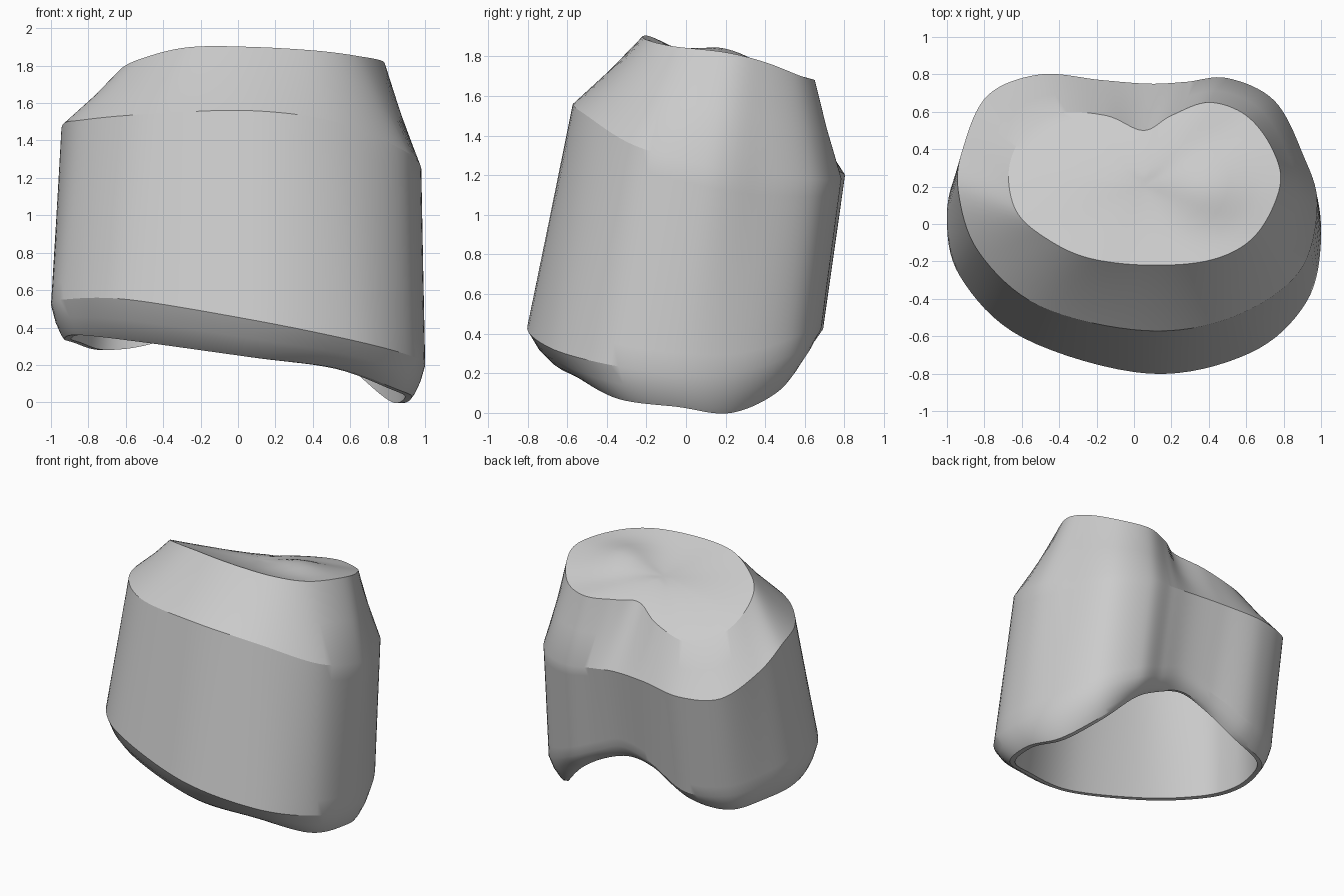
import bpy
import bmesh
from math import exp
from mathutils import Vector

cube = bpy.data.objects.get("Cube")
if cube:
    bpy.data.objects.remove(cube, do_unlink=True)

STEPS = 8

# Key outlines, counter-clockwise from the +x side, back notch at the sixth point
top_edge = [
    (.78, .2, 1.82), (.74, .4, 1.77), (.6, .58, 1.7), (.4, .65, 1.68),
    (.2, .58, 1.68), (.05, .5, 1.67), (-.15, .58, 1.59), (-.42, .59, 1.52),
    (-.6, .46, 1.57), (-.67, .28, 1.67), (-.63, .07, 1.78), (-.48, -.07, 1.85),
    (-.25, -.18, 1.9), (.08, -.22, 1.9), (.42, -.19, 1.88), (.65, -.06, 1.85)]
shoulder = [
    (.98, .1, 1.25), (.9, .38, 1.2), (.75, .66, 1.18), (.5, .78, 1.18),
    (.28, .76, 1.2), (.08, .75, 1.22), (-.18, .77, 1.22), (-.5, .8, 1.2),
    (-.78, .69, 1.22), (-.91, .42, 1.35), (-.94, .18, 1.48), (-.83, -.15, 1.51),
    (-.5, -.44, 1.54), (.06, -.57, 1.56), (.52, -.5, 1.5), (.88, -.26, 1.35)]
lower_belt = [
    (1, -.08, .2), (.95, .25, .2), (.78, .55, .3), (.52, .68, .42),
    (.3, .66, .52), (.1, .65, .6), (-.15, .66, .55), (-.48, .69, .42),
    (-.77, .57, .42), (-.93, .32, .47), (-1, .05, .52), (-.93, -.28, .55),
    (-.59, -.61, .55), (.08, -.8, .44), (.62, -.69, .33), (.92, -.42, .25)]
bottom_rim = [
    (.93, -.04, .03), (.86, .23, 0), (.7, .48, .12), (.5, .59, .31),
    (.3, .59, .43), (.06, .59, .51), (-.18, .58, .46), (-.46, .59, .32),
    (-.73, .51, .28), (-.88, .29, .32), (-.93, .02, .34), (-.85, -.25, .36),
    (-.5, -.49, .32), (.08, -.64, .24), (.54, -.55, .18), (.85, -.34, .07)]


def smooth_loop(points):
    """Closed Catmull-Rom curve through the points."""
    pts = [Vector(p) for p in points]
    count = len(pts)
    loop = []
    for i in range(count):
        a, b, c, d = (pts[(i + k) % count] for k in (-1, 0, 1, 2))
        for s in range(STEPS):
            t = s / STEPS
            loop.append(b + (c - a) * t / 2
                        + (a * 2 - b * 5 + c * 4 - d) * t * t / 2
                        + (b * 3 - a - c * 3 + d) * t ** 3 / 2)
    return loop


def blend(first, second, flat, rise):
    """Loop between two loops, with separate plan and height factors."""
    return [Vector((a.x + (b.x - a.x) * flat, a.y + (b.y - a.y) * flat,
                    a.z + (b.z - a.z) * rise)) for a, b in zip(first, second)]


def shrink(loop, factor, lift=0):
    """Loop scaled in plan towards its middle and moved vertically."""
    mid = sum(loop, Vector()) / len(loop)
    return [Vector((mid.x + (p.x - mid.x) * factor,
                    mid.y + (p.y - mid.y) * factor, p.z + lift)) for p in loop]


def dished(point, f):
    """Point of the top surface, with a low mound on the +x half."""
    p = dish + (point - dish) * f
    p.z = dish.z + (point.z - dish.z) * f ** 1.5
    away = (p.x - .38) ** 2 + (p.y - .17) ** 2
    p.z += .06 * exp(-away * 25)
    return p


def skin(name, loops, start, end, material):
    """Join successive loops with quads and close both ends to a point."""
    bm = bmesh.new()
    rings = [[bm.verts.new(p) for p in loop] for loop in loops]
    count = len(rings[0])
    for low, high in zip(rings, rings[1:]):
        for i in range(count):
            j = (i + 1) % count
            bm.faces.new((low[i], low[j], high[j], high[i]))
    for ring, tip in ((rings[0], start), (rings[-1], end)):
        centre = bm.verts.new(tip)
        for i in range(count):
            bm.faces.new((ring[i], ring[(i + 1) % count], centre))
    bmesh.ops.recalc_face_normals(bm, faces=bm.faces)
    mesh = bpy.data.meshes.new(name)
    bm.to_mesh(mesh)
    bm.free()
    mesh.materials.append(material)
    obj = bpy.data.objects.new(name, mesh)
    bpy.context.collection.objects.link(obj)
    return obj


grey = bpy.data.materials.new("light_grey")
grey.use_nodes = True
colour = (.6, .6, .6, 1)
grey.diffuse_color = colour
grey.node_tree.nodes["Principled BSDF"].inputs["Base Color"].default_value = colour

top, upper, belt, rim = map(smooth_loop, (top_edge, shoulder, lower_belt, bottom_rim))
dish = Vector((.05, .2, 1.76))

# Shallow dished top
top_loops = [[dished(p, f / STEPS) for p in top] for f in range(1, STEPS)]

# Outer wall from the top edge down to the rounded rim
outer = [top, blend(top, upper, .47, .5), upper]
outer += [blend(upper, belt, t, t) for t in (.1, .5, .9)]
outer += [belt, blend(belt, rim, .35, .5), blend(belt, rim, .75, .85), rim]

# Tapered hollow inside, from the thin rim up to its ceiling
lip = shrink(rim, .96)
inner_shoulder = shrink(upper, .83, -.12)
cavity = [lip, blend(lip, inner_shoulder, .3, .3),
          blend(lip, inner_shoulder, .65, .65), inner_shoulder,
          shrink(top, .83, -.22), shrink(top, .4, -.25)]

cap = skin("hollow_cap", top_loops + outer + cavity, dish,
           Vector((.05, .2, 1.5)), grey)

bpy.context.view_layer.objects.active = cap
cap.select_set(True)
bpy.ops.object.shade_smooth_by_angle(angle=.44)
